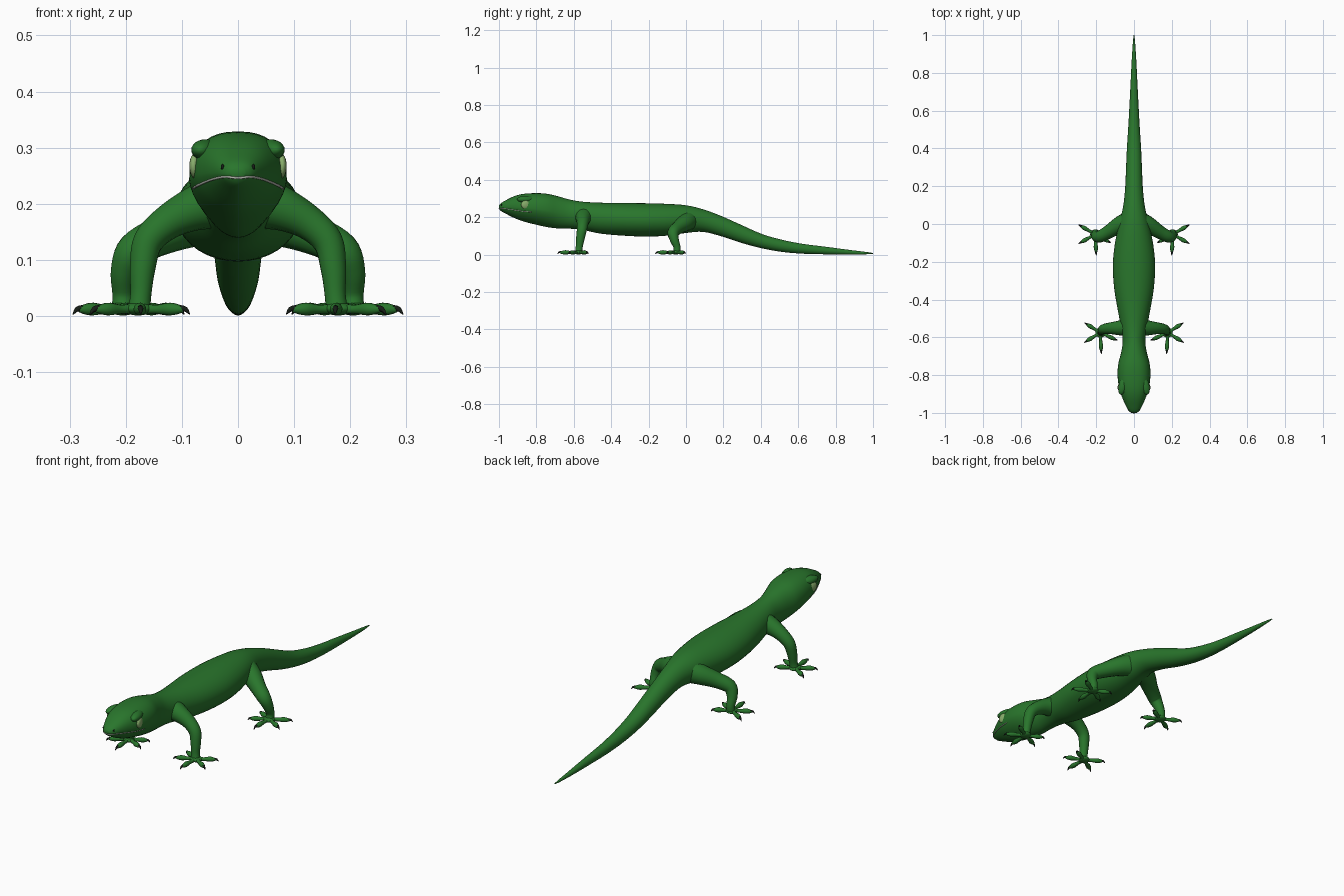
import bpy, bmesh, math
from mathutils import Vector
from mathutils.bvhtree import BVHTree

if "Cube" in bpy.data.objects:
    bpy.data.objects.remove(bpy.data.objects["Cube"])


def material(name, rgb):
    m = bpy.data.materials.new(name)
    m.diffuse_color = (*rgb, 1)
    m.use_nodes = True
    m.node_tree.nodes["Principled BSDF"].inputs["Base Color"].default_value = m.diffuse_color
    return m


GREEN = material("green skin", (0.022, 0.18, 0.025))
EYE = material("pale eye", (0.25, 0.42, 0.15))
LIP = material("lip line", (0.45, 0.48, 0.42))
DARK = material("dark claw", (0.008, 0.012, 0.008))


def spline(pts, steps):
    # Catmull-Rom through tuples of any length
    out = []
    for i in range(len(pts) - 1):
        a, b = pts[max(i - 1, 0)], pts[i]
        c, d = pts[i + 1], pts[min(i + 2, len(pts) - 1)]
        for k in range(steps):
            t = k / steps
            out.append([0.5 * (2 * q + (r - p) * t + (2 * p - 5 * q + 4 * r - s) * t * t
                               + (3 * q - p - 3 * r + s) * t ** 3)
                        for p, q, r, s in zip(a, b, c, d)])
    out.append(list(pts[-1]))
    return out


def loft(name, rings, mat):
    bm = bmesh.new()
    vs = [[bm.verts.new(p) for p in ring] for ring in rings]
    n = len(vs[0])
    for a, b in zip(vs, vs[1:]):
        for i in range(n):
            j = (i + 1) % n
            bm.faces.new((a[i], a[j], b[j], b[i]))
    bm.faces.new(vs[0][::-1])
    bm.faces.new(vs[-1])
    return finish(name, bm, mat)


def finish(name, bm, mat):
    bmesh.ops.recalc_face_normals(bm, faces=bm.faces)
    for f in bm.faces:
        f.smooth = True
    me = bpy.data.meshes.new(name)
    bm.to_mesh(me)
    bm.free()
    me.materials.append(mat)
    ob = bpy.data.objects.new(name, me)
    bpy.context.collection.objects.link(ob)
    return ob


def tube(name, pts, mat, steps=5, sides=16):
    # pts are (x, y, z, radius)
    path = spline(pts, steps)
    pos = [Vector(p[:3]) for p in path]
    rings, old, u = [], None, None
    for i, c in enumerate(pos):
        t = (pos[min(i + 1, len(pos) - 1)] - pos[max(i - 1, 0)]).normalized()
        u = t.orthogonal().normalized() if old is None else old.rotation_difference(t) @ u
        old, v, r = t, t.cross(u), path[i][3]
        rings.append([c + r * (math.cos(a) * u + math.sin(a) * v)
                      for a in (2 * math.pi * k / sides for k in range(sides))])
    return loft(name, rings, mat)


def ball(name, loc, size, mat, yaw=0):
    bm = bmesh.new()
    bmesh.ops.create_uvsphere(bm, u_segments=20, v_segments=12, radius=1)
    ob = finish(name, bm, mat)
    ob.location, ob.scale, ob.rotation_euler = loc, size, (0, 0, yaw)
    return ob


# Head, trunk and tail in one skin: y, top z, bottom z, half width
stations = [
    (-1.0, .263, .246, .012), (-.99, .275, .234, .027), (-.965, .29, .22, .042),
    (-.92, .312, .197, .062), (-.87, .325, .178, .079), (-.80, .329, .160, .087),
    (-.74, .325, .147, .083), (-.68, .311, .140, .068), (-.62, .294, .139, .060),
    (-.55, .283, .132, .068), (-.46, .278, .113, .085), (-.34, .276, .102, .105),
    (-.22, .275, .097, .112), (-.11, .272, .101, .102), (0, .264, .116, .080),
    (.09, .243, .122, .058), (.19, .206, .098, .047), (.30, .157, .062, .042),
    (.41, .109, .033, .037), (.52, .078, .014, .030), (.63, .057, .005, .024),
    (.75, .042, .002, .018), (.87, .026, .001, .012), (.96, .015, .002, .006),
    (1.0, .009, .005, .002)]
rings = []
for y, top, bot, w in spline(stations, 4):
    head = max(0, min(1, (-.62 - y) / .12))
    cz, h = (top + bot) / 2, (top - bot) / 2
    ring = []
    for k in range(36):
        a = 2 * math.pi * k / 36
        c, s = math.cos(a), math.sin(a)
        e = 1 - .15 * head if s > 0 else 1 + .22 * head   # flat crown, narrow jaw
        ring.append(Vector((w * math.copysign(abs(c) ** e, c), y,
                            cz + h * math.copysign(abs(s) ** e, s))))
    rings.append(ring)
body = loft("body", rings, GREEN)
skin = BVHTree.FromPolygons([v.co[:] for v in body.data.vertices],
                            [p.vertices[:] for p in body.data.polygons])


def on_skin(p):
    return skin.find_nearest(Vector(p))[0]


# Mouth line laid on the skin
half = [(.10, -.83, .220), (.09, -.88, .223), (.075, -.92, .229),
        (.058, -.96, .236), (.032, -1.0, .242)]
line = half + [(0, -1.02, .244)] + [(-x, y, z) for x, y, z in half[::-1]]
tube("mouth_line", [(*on_skin(p), .0022) for p in line], LIP, 5, 8)


def foot(prefix, s, cx, cy, tips):
    ball(prefix + "_palm", (s * cx, cy, .013), (.027, .027, .012), GREEN)
    for i, (tx, ty) in enumerate(tips):
        a, b = Vector((cx, cy)), Vector((tx, ty))

        def at(f, z, r):
            p = a.lerp(b, f)
            return (s * p.x, p.y, z, r)
        tube(f"{prefix}_toe_{i + 1}",
             [at(.1, .013, .010), at(.35, .012, .008), at(.6, .0125, .0115),
              at(.75, .012, .0095), at(.88, .012, .005)], GREEN, 3, 10)
        tube(f"{prefix}_claw_{i + 1}",
             [at(.82, .014, .0055), at(.92, .012, .0045), at(1, .003, .001)], DARK, 3, 8)


for side, s in (("left", 1), ("right", -1)):
    # Front and hind legs
    tube(f"{side}_front_leg",
         [(s * x, y, z, r) for x, y, z, r in (
             (.025, -.545, .205, .052), (.075, -.55, .192, .040), (.125, -.552, .167, .031),
             (.160, -.557, .133, .027), (.170, -.565, .085, .023),
             (.173, -.571, .040, .019), (.176, -.574, .012, .020))], GREEN)
    tube(f"{side}_hind_leg",
         [(s * x, y, z, r) for x, y, z, r in (
             (.02, .015, .185, .056), (.075, -.005, .170, .046), (.135, -.042, .145, .036),
             (.185, -.068, .118, .031), (.203, -.062, .080, .024),
             (.205, -.048, .040, .019), (.205, -.050, .012, .020))], GREEN)
    foot(f"{side}_front_foot", s, .178, -.575,
         [(.262, -.523), (.264, -.628), (.173, -.688), (.086, -.617), (.096, -.533)])
    foot(f"{side}_hind_foot", s, .205, -.055,
         [(.294, -.003), (.294, -.104), (.200, -.165), (.122, -.100), (.125, -.012)])
    # Eye, brow and nostril
    e = on_skin((s * .15, -.868, .280))
    ball(f"{side}_eye", (e.x - s * .006, e.y, e.z), (.011, .026, .024), EYE, s * .25)
    ball(f"{side}_brow", (s * .058, -.855, .296), (.023, .050, .019), GREEN, s * .25)
    ball(f"{side}_nostril", on_skin((s * .032, -.99, .268)), (.003, .004, .005), DARK)
